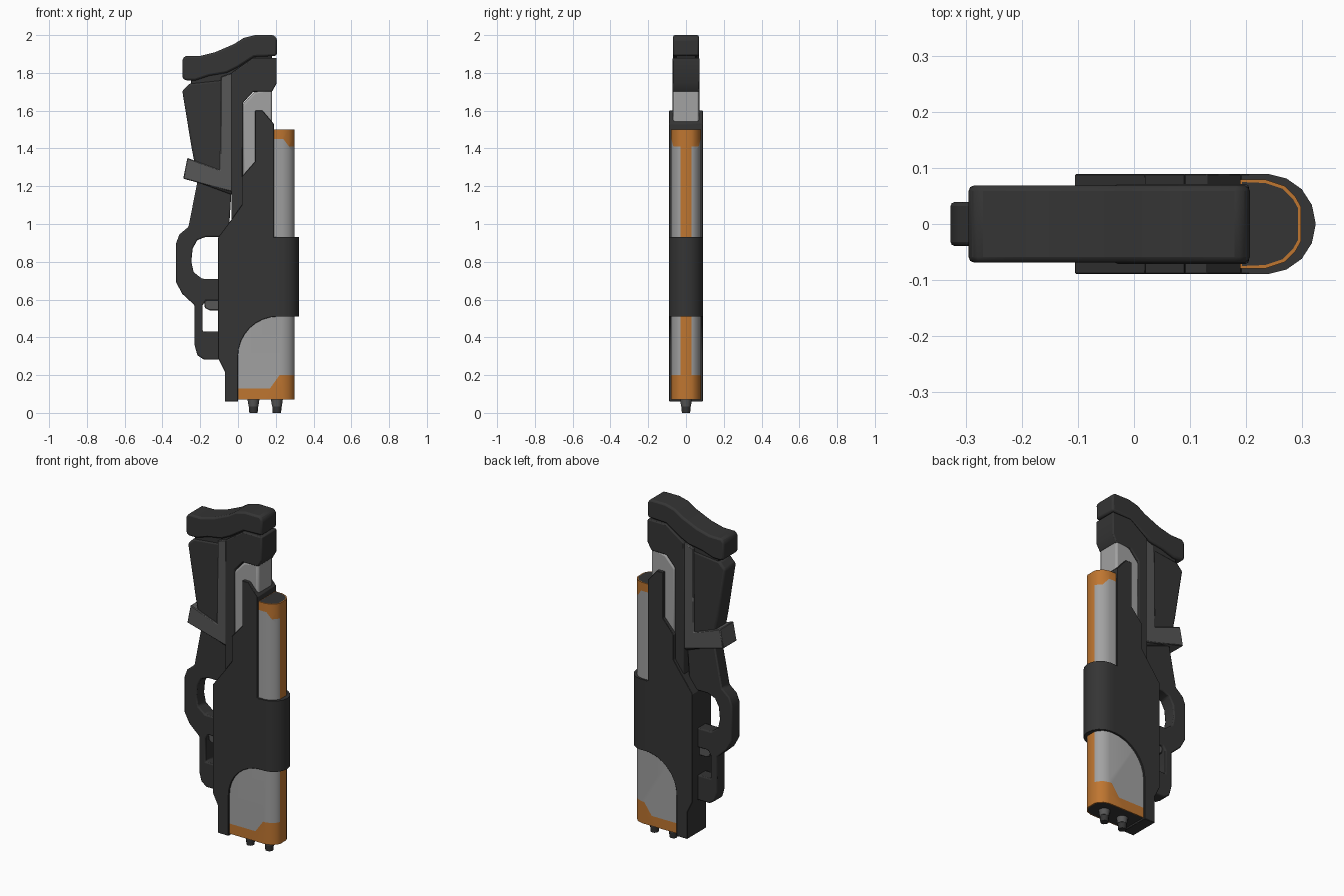
import bpy, bmesh
from math import sin, cos, pi
from mathutils import Vector

cube = bpy.data.objects.get("Cube")
if cube:
    bpy.data.objects.remove(cube, do_unlink=True)

parts = []


def material(name, r, g, b):
    m = bpy.data.materials.new(name)
    m.use_nodes = True
    m.diffuse_color = (r, g, b, 1)
    shader = m.node_tree.nodes["Principled BSDF"]
    shader.inputs["Base Color"].default_value = (r, g, b, 1)
    shader.inputs["Roughness"].default_value = 0.6
    return m


DARK = material("dark_polymer", 0.035, 0.035, 0.035)
MID = material("mid_grey", 0.095, 0.095, 0.095)
LIGHT = material("light_grey", 0.36, 0.36, 0.36)
ORANGE = material("orange", 0.52, 0.18, 0.03)


def finish(name, bm, mats, bevel=0, segments=1):
    bmesh.ops.recalc_face_normals(bm, faces=bm.faces)
    mesh = bpy.data.meshes.new(name)
    bm.to_mesh(mesh)
    bm.free()
    ob = bpy.data.objects.new(name, mesh)
    bpy.context.collection.objects.link(ob)
    for m in mats:
        mesh.materials.append(m)
    if bevel:
        mod = ob.modifiers.new("edge_bevel", "BEVEL")
        mod.width, mod.segments = bevel, segments
        mod.limit_method = "ANGLE"
        mod.angle_limit = 0.6
    parts.append(ob)
    return ob


def extruded(points, offset):
    bm = bmesh.new()
    face = bm.faces.new([bm.verts.new(p) for p in points])
    new = bmesh.ops.extrude_face_region(bm, geom=[face])["geom"]
    bmesh.ops.translate(bm, vec=offset,
                        verts=[v for v in new if isinstance(v, bmesh.types.BMVert)])
    bmesh.ops.recalc_face_normals(bm, faces=bm.faces)
    return bm


def side_plate(name, outline, half, mat, bevel=0.004, segments=1):
    """Side outline (x, z) given thickness across y."""
    bm = extruded([(x, -half, z) for x, z in outline], (0, 2 * half, 0))
    return finish(name, bm, [mat], bevel, segments)


def round_nosed(half_plan, back, z0, z1):
    """Plan with a rounded nose, mirrored over y and raised from z0 to z1."""
    side = [(back, half_plan[0][1])] + half_plan
    plan = side + [(x, -y) for x, y in reversed(side) if y]
    return extruded([(x, y, z0) for x, y in plan], (0, 0, z1 - z0))


# Main body, with a quarter-round cutout for the lower cell
arc = [(0.21 - 0.21 * cos(i * pi / 16), 0.30 + 0.21 * sin(i * pi / 16)) for i in range(9)]
side_plate("main_body", [(-0.07, 0.06), (0, 0.06)] + arc + [
    (0.21, 0.93), (0.19, 0.93), (0.19, 1.53), (0.13, 1.60), (0.09, 1.60),
    (0.09, 1.33), (0.02, 1.25), (0.02, 1.10), (-0.03, 1.03), (-0.105, 0.93),
    (-0.105, 0.29), (-0.07, 0.22)], 0.089, DARK, 0.002)

# Rounded sleeve holding both cells
nose = [(0.24, 0.089), (0.272, 0.081), (0.299, 0.062), (0.317, 0.034), (0.324, 0)]
finish("cell_sleeve", round_nosed(nose, 0.205, 0.51, 0.93), [DARK])


def cell(name, back, hidden_z, end_z, knee_a, knee_b):
    """Grey cell with an orange nose strip and a stepped orange cap at end_z."""
    plan = [(0.235, 0.079), (0.268, 0.068), (0.288, 0.048), (0.298, 0.03)]
    z0, z1 = sorted((hidden_z, end_z))
    bm = round_nosed(plan, back, z0, z1)
    bm.faces.ensure_lookup_table()
    end = [f for f in bm.faces if abs(f.calc_center_median().z - end_z) < 0.001]
    bmesh.ops.inset_region(bm, faces=end, thickness=0.006)
    for f in end:
        f.material_index = 2
    a, b = Vector((knee_a[0], 0, knee_a[1])), Vector((knee_b[0], 0, knee_b[1]))
    slant = (b - a).cross(Vector((0, 1, 0)))
    for co, normal in ((a, (0, 0, 1)), (b, (0, 0, 1)), (a, slant)):
        bmesh.ops.bisect_plane(bm, geom=bm.verts[:] + bm.edges[:] + bm.faces[:],
                               plane_co=co, plane_no=normal)
    bm.normal_update()
    for f in bm.faces:
        c = f.calc_center_median()
        t = min(1, max(0, (c.x - a.x) / (b.x - a.x)))
        edge = a.z + (b.z - a.z) * t
        in_cap = (c.z > edge) == (end_z > hidden_z)
        if f.material_index != 2 and (in_cap or f.normal.x > 0.95):
            f.material_index = 1
    return finish(name, bm, [LIGHT, ORANGE, DARK])


cell("upper_cell", 0.188, 0.85, 1.50, (0.24, 1.45), (0.27, 1.41))
cell("lower_cell", -0.005, 0.58, 0.07, (0.17, 0.13), (0.22, 0.20))

# Contact prongs under the lower cell
for i, x in enumerate((0.082, 0.206)):
    for label, r1, r2, z, depth in (("base", 0.026, 0.032, 0.055, 0.04),
                                    ("tip", 0.022, 0.025, 0.02, 0.04)):
        bm = bmesh.new()
        bmesh.ops.create_cone(bm, cap_ends=True, segments=12, radius1=r1, radius2=r2, depth=depth)
        bmesh.ops.translate(bm, vec=(x, 0, z), verts=bm.verts)
        finish(f"prong_{label}_{i + 1}", bm, [MID if label == "base" else DARK])

# Stock: sliding light core, dark end block, cheek and strap
side_plate("stock_core", [
    (0.025, 1.15), (0.18, 1.15), (0.18, 1.72), (0.085, 1.70), (0.022, 1.63)],
    0.069, LIGHT, 0.012, 2)
side_plate("stock_block", [
    (-0.035, 1.0), (0.026, 1.08), (0.026, 1.64), (0.08, 1.70), (0.18, 1.70),
    (0.205, 1.745), (0.205, 1.88), (0.08, 1.88), (-0.035, 1.80)], 0.071, DARK, 0.006, 2)
side_plate("stock_cheek", [
    (-0.02, 1.15), (-0.21, 1.22), (-0.245, 1.40), (-0.295, 1.705),
    (-0.255, 1.745), (-0.02, 1.77)], 0.055, DARK, 0.012, 2)
side_plate("pad_collar", [(-0.25, 1.73), (-0.02, 1.73), (0.18, 1.86), (0.18, 1.90),
                          (0.06, 1.90), (-0.06, 1.83), (-0.25, 1.80)], 0.05, DARK)
side_plate("stock_strap", [
    (-0.03, 1.17), (-0.03, 1.80), (-0.09, 1.78), (-0.095, 1.285),
    (-0.268, 1.35), (-0.29, 1.24)], 0.064, MID, 0.004)

# Shoulder pad
side_plate("shoulder_pad", [
    (-0.28, 1.76), (-0.225, 1.76), (-0.15, 1.785), (-0.06, 1.80), (0.0, 1.83),
    (0.085, 1.885), (0.205, 1.89), (0.207, 1.98), (0.19, 2.0), (0.09, 2.0),
    (0.03, 1.985), (-0.02, 1.953), (-0.12, 1.91), (-0.20, 1.89), (-0.28, 1.89),
    (-0.295, 1.87), (-0.295, 1.775)], 0.069, DARK, 0.014, 2)

# Grip with thumb opening and trigger guard
side_plate("grip", [
    (-0.03, 1.25), (-0.21, 1.25), (-0.262, 0.985), (-0.31, 0.945), (-0.327, 0.90),
    (-0.327, 0.69), (-0.295, 0.63), (-0.23, 0.57), (-0.23, 0.36), (-0.215, 0.305),
    (-0.18, 0.282), (-0.05, 0.282), (-0.05, 0.43), (-0.187, 0.43), (-0.187, 0.57),
    (-0.17, 0.595), (-0.05, 0.595), (-0.05, 0.71), (-0.19, 0.71), (-0.235, 0.745),
    (-0.247, 0.80), (-0.24, 0.87), (-0.215, 0.915), (-0.17, 0.932), (-0.05, 0.932)],
    0.039, DARK, 0.007, 2)
side_plate("trigger", [(-0.182, 0.60), (-0.175, 0.555), (-0.15, 0.543),
                       (-0.09, 0.543), (-0.09, 0.60)], 0.024, MID)

# Smooth shading with sharp edges kept
bpy.ops.object.select_all(action="DESELECT")
for ob in parts:
    ob.select_set(True)
bpy.context.view_layer.objects.active = parts[0]
bpy.ops.object.shade_smooth_by_angle(angle=0.6)
